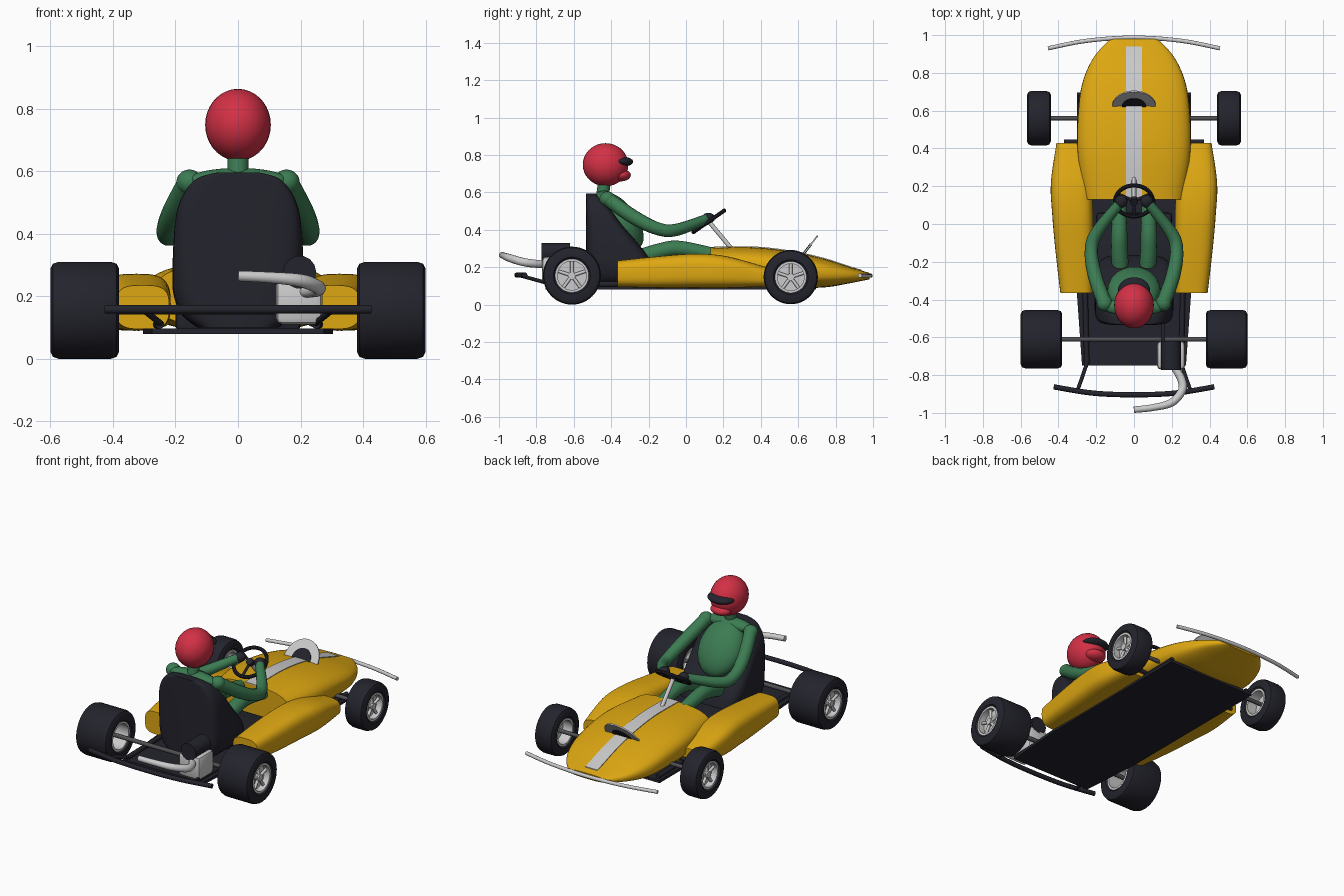
import bpy, bmesh, math
from mathutils import Vector, Matrix

if "Cube" in bpy.data.objects:
    bpy.data.objects.remove(bpy.data.objects["Cube"])

def mat(name, c):
    m = bpy.data.materials.new(name)
    m.diffuse_color = (*c, 1)
    m.use_nodes = True
    m.node_tree.nodes["Principled BSDF"].inputs["Base Color"].default_value = m.diffuse_color
    return m

YELLOW = mat("yellow", (0.73, 0.39, 0.006))
BLACK = mat("black", (0.017, 0.017, 0.026))
RED = mat("red", (0.65, 0.03, 0.06))
GREEN = mat("green", (0.045, 0.2, 0.085))
SILVER = mat("silver", (0.6, 0.6, 0.61))
STEEL = mat("dark_steel", (0.08, 0.08, 0.085))

def finish(name, bm, m):
    bmesh.ops.recalc_face_normals(bm, faces=bm.faces)
    me = bpy.data.meshes.new(name)
    bm.to_mesh(me)
    bm.free()
    me.materials.append(m)
    ob = bpy.data.objects.new(name, me)
    bpy.context.collection.objects.link(ob)
    return ob

def smooth_rows(rows, n):
    """Catmull-Rom resampling of rows of numbers."""
    out = []
    for i in range(len(rows) - 1):
        p = [rows[max(0, min(len(rows) - 1, i + k))] for k in (-1, 0, 1, 2)]
        for j in range(n):
            t = j / n
            out.append([0.5 * (2*b + (c-a)*t + (2*a-5*b+4*c-d)*t*t + (3*b-a-3*c+d)*t**3)
                        for a, b, c, d in zip(*p)])
    return out + [list(rows[-1])]

def skin(name, rings, m, cap=True, closed=False):
    bm = bmesh.new()
    vs = [[bm.verts.new(p) for p in r] for r in rings]
    n = len(rings[0])
    for k in range(len(vs) if closed else len(vs) - 1):
        a, b = vs[k], vs[(k + 1) % len(vs)]
        for i in range(n):
            bm.faces.new((a[i], a[(i+1) % n], b[(i+1) % n], b[i]))
    if cap and not closed:
        bm.faces.new(vs[0])
        bm.faces.new(vs[-1])
    return finish(name, bm, m)

def superellipse(a, b, e, n=40):
    pw = lambda v: math.copysign(abs(v) ** (2 / e), v)
    return [(a * pw(math.cos(2*math.pi*i/n)), b * pw(math.sin(2*math.pi*i/n))) for i in range(n)]

def shell_y(name, rows, e, m, cx_sign=1):
    """Body shell along y; rows are y, centre x, half width, bottom z, top z."""
    rings = [[(cx_sign * (cx + u), y, (zb + zt) / 2 + v)
              for u, v in superellipse(hw, (zt - zb) / 2, e)] for y, cx, hw, zb, zt in rows]
    return skin(name, rings, m)

def tube(name, pts, m, n=6, seg=14):
    """Round tube; points are x, y, z, radius."""
    path = smooth_rows(pts, n)
    rings = []
    for i, p in enumerate(path):
        a, b = path[max(0, i-1)], path[min(len(path)-1, i+1)]
        d = (Vector(b[:3]) - Vector(a[:3])).normalized()
        up = Vector((0, 0, 1)) if abs(d.z) < 0.9 else Vector((1, 0, 0))
        u = d.cross(up).normalized()
        v = d.cross(u)
        rings.append([Vector(p[:3]) + p[3] * (u*math.cos(t) + v*math.sin(t))
                      for t in [2*math.pi*k/seg for k in range(seg)]])
    return skin(name, rings, m)

def rod(name, a, b, r, m):
    return tube(name, [(*a, r), (*b, r)], m, 1)

def ball(name, c, r, m, tilt=0):
    bm = bmesh.new()
    bmesh.ops.create_uvsphere(bm, u_segments=32, v_segments=18, radius=1)
    bm.transform(Matrix.Translation(c) @ Matrix.Rotation(tilt, 4, 'X') @ Matrix.Diagonal((*r, 1)))
    return finish(name, bm, m)

def box(name, lo, hi, m, bevel=0.0):
    bm = bmesh.new()
    bmesh.ops.create_cube(bm, size=1)
    for v in bm.verts:
        v.co = [lo[i] + (v.co[i] + 0.5) * (hi[i] - lo[i]) for i in range(3)]
    if bevel:
        bmesh.ops.bevel(bm, geom=bm.edges[:], offset=bevel, segments=2, affect='EDGES', profile=0.5)
    return finish(name, bm, m)

def lathe_x(name, prof, c, m, seg=48):
    """Closed ring about the x axis; profile is radius, x offset."""
    rings = [[(c[0] + x, c[1] + r*math.cos(t), c[2] + r*math.sin(t)) for r, x in prof]
             for t in [2*math.pi*k/seg for k in range(seg)]]
    return skin(name, rings, m, closed=True)

def prism(name, outline, place, depth, m):
    """Flat outline in local x/z, extruded along local y."""
    return skin(name, [[place @ Vector((x, d, z)) for x, z in outline] for d in (0, depth)], m)

# nose body and its stripe
nose = smooth_rows([(0.13, 0, 0.265, 0.10, 0.305), (0.36, 0, 0.298, 0.095, 0.307),
                    (0.56, 0, 0.298, 0.09, 0.285), (0.74, 0, 0.275, 0.092, 0.245),
                    (0.88, 0, 0.215, 0.115, 0.20), (0.98, 0, 0.125, 0.135, 0.17)], 6)
shell_y("nose_body", nose, 2.8, YELLOW)
stripe = []
for y, cx, hw, zb, zt in [r for r in nose if r[0] < 0.955]:
    h = (zt - zb) / 2
    top = [(x, zb + h + h * (1 - (abs(x) / hw) ** 2.8) ** (1/2.8)) for x in (-0.042, -0.02, 0, 0.02, 0.042)]
    stripe.append([(x, y, z + 0.004) for x, z in top] + [(x, y, z - 0.004) for x, z in top[::-1]])
skin("nose_stripe", stripe, SILVER)

# side pods
pod = smooth_rows([(-0.365, 0.305, 0.085, 0.095, 0.235), (-0.15, 0.315, 0.10, 0.09, 0.258),
                   (0.05, 0.325, 0.108, 0.09, 0.272), (0.22, 0.33, 0.11, 0.09, 0.258),
                   (0.43, 0.31, 0.10, 0.095, 0.20)], 6)
for s in (1, -1):
    shell_y("side_pod", pod, 3.2, YELLOW, s)

# floor pan, frame rails and cross bar
floor = [(-0.275, -0.75), (0.275, -0.75), (0.303, -0.36), (0.303, 0.695), (-0.303, 0.695), (-0.303, -0.36)]
skin("floor_pan", [[(x, y, z) for x, y in floor] for z in (0.08, 0.097)], BLACK)
for s in (1, -1):
    rod("frame_rail", (s*0.25, -0.74, 0.11), (s*0.28, 0.68, 0.11), 0.014, BLACK)
    rod("bumper_bracket", (s*0.25, -0.74, 0.115), (s*0.30, -0.885, 0.155), 0.01, BLACK)
rod("pod_cross_bar", (-0.37, 0.435, 0.13), (0.37, 0.435, 0.13), 0.012, BLACK)
rod("rear_axle", (-0.50, -0.61, 0.155), (0.50, -0.61, 0.155), 0.013, STEEL)
rod("front_axle", (-0.50, 0.56, 0.148), (0.50, 0.56, 0.148), 0.012, STEEL)

# wheels: tyre, rim, dish, spokes, hub
for nm, x, y, R, w in (("rear", 0.49, -0.61, 0.155, 0.11), ("front", 0.503, 0.56, 0.145, 0.063)):
    ri = 0.56 * R
    for s in (1, -1):
        c = (s*x, y, R + (0.002 if nm == "front" else 0))
        k = 0.022
        lathe_x(nm + "_tyre", [(ri, -w+0.012), (ri+0.012, -w), (R-k, -w), (R-0.006, -w+0.008), (R, -w+k+0.004),
                               (R, w-k-0.004), (R-0.006, w-0.008), (R-k, w), (ri+0.012, w), (ri, w-0.012)], c, BLACK)
        lathe_x(nm + "_rim", [(ri-0.01, -w+0.006), (ri+0.003, -w+0.006),
                              (ri+0.003, w-0.006), (ri-0.01, w-0.006)], c, SILVER)
        xo = c[0] + s * (w - 0.03)
        rod(nm + "_rim_dish", (xo - s*0.025, *c[1:]), (xo - s*0.015, *c[1:]), ri - 0.005, SILVER)
        rod(nm + "_hub", (xo - s*0.03, *c[1:]), (xo + s*0.015, *c[1:]), 0.02, SILVER)
        for i in range(5):
            t = math.pi/2 + i*2*math.pi/5
            rod(nm + "_spoke", (xo, *c[1:]),
                (xo, c[1] + (ri-0.005)*math.cos(t), c[2] + (ri-0.005)*math.sin(t)), 0.009, SILVER)

# seat: wedge with rounded back outline; rows are z, half width, front y
seat = [(0.10, 0.13, -0.16), (0.14, 0.18, -0.16), (0.20, 0.205, -0.175), (0.27, 0.21, -0.21), (0.42, 0.203, -0.335),
        (0.50, 0.187, -0.395), (0.555, 0.155, -0.44), (0.582, 0.12, -0.47), (0.595, 0.07, -0.485)]
skin("seat", [[(u, (f - 0.535) / 2 + v, z) for u, v in superellipse(hw, (f + 0.535) / 2, 5)]
              for z, hw, f in smooth_rows(seat, 3)], BLACK)
box("seat_pan", (-0.20, -0.3, 0.09), (0.20, 0.06, 0.17), BLACK, 0.015)

# driver
ball("helmet", (0, -0.43, 0.748), (0.105, 0.122, 0.115), RED)
ball("visor", (0, -0.35, 0.764), (0.085, 0.068, 0.028), BLACK)
ball("helmet_chin", (0, -0.35, 0.692), (0.065, 0.055, 0.033), RED)
rod("neck", (0, -0.45, 0.56), (0, -0.435, 0.66), 0.034, GREEN)
ball("torso", (0, -0.35, 0.45), (0.14, 0.085, 0.175), GREEN, math.radians(36))
ball("upper_back", (0, -0.44, 0.572), (0.16, 0.05, 0.038), GREEN)
for s in (1, -1):
    ball("shoulder", (s*0.155, -0.42, 0.565), (0.042, 0.042, 0.04), GREEN)
    tube("arm", [(s*0.155, -0.42, 0.565, 0.038), (s*0.205, -0.28, 0.468, 0.038), (s*0.226, -0.15, 0.405, 0.035),
                 (s*0.20, -0.05, 0.40, 0.033), (s*0.075, 0.11, 0.458, 0.026)], GREEN)
    ball("glove", (s*0.068, 0.12, 0.463), (0.033, 0.035, 0.028), BLACK)
    tube("leg", [(s*0.07, -0.25, 0.25, 0.045), (s*0.078, -0.14, 0.285, 0.044),
                 (s*0.078, -0.03, 0.30, 0.042), (s*0.078, 0.18, 0.26, 0.036)], GREEN)

# steering wheel and column
hub = Vector((0, 0.122, 0.445))
slope = Vector((0, 0.82, 0.575))
loop = lambda t, r: hub + r * (Vector((1, 0, 0)) * math.cos(t) + slope * math.sin(t))
ax = Vector((0, -0.575, 0.82))
rings = []
for k in range(40):
    t = 2*math.pi*k/40
    rad = (loop(t, 1) - hub)
    rings.append([loop(t, 0.1) + 0.011*(rad*math.cos(a) + ax*math.sin(a)) for a in [2*math.pi*j/10 for j in range(10)]])
skin("steering_wheel", rings, BLACK, closed=True)
for t in (0.5, math.pi - 0.5, 1.5*math.pi):
    rod("steering_spoke", hub, loop(t, 0.1), 0.008, BLACK)
rod("steering_hub", hub - ax*0.012, hub + ax*0.012, 0.022, BLACK)
rod("steering_column", hub - ax*0.005, (0, 0.255, 0.285), 0.012, SILVER)

# half-round screen leaning forward on the nose
place = Matrix.Translation((0, 0.622, 0.27)) @ Matrix.Rotation(math.radians(-38), 4, 'X')
arc = lambda r: [(r*math.cos(math.pi*i/24), 1.1*r*math.sin(math.pi*i/24)) for i in range(25)]
prism("screen", arc(0.115), place, 0.008, SILVER)
prism("screen_centre", arc(0.064), place @ Matrix.Translation((0, -0.003, 0)), 0.014, BLACK)

# bumpers
tube("front_bumper", [(-0.455, 0.93, 0.155, 0.011), (-0.25, 0.97, 0.155, 0.011), (0, 0.987, 0.155, 0.011),
                      (0.25, 0.97, 0.155, 0.011), (0.455, 0.93, 0.155, 0.011)], SILVER)
tube("rear_bumper", [(-0.425, -0.862, 0.158, 0.014), (-0.22, -0.895, 0.158, 0.014), (0, -0.904, 0.158, 0.014),
                     (0.22, -0.895, 0.158, 0.014), (0.425, -0.862, 0.158, 0.014)], BLACK)

# engine, air box, chain guard and exhaust
box("engine_block", (0.122, -0.77, 0.11), (0.27, -0.62, 0.255), SILVER, 0.02)
rod("engine_head", (0.197, -0.773, 0.277), (0.197, -0.62, 0.277), 0.053, BLACK)
box("chain_guard", (0.142, -0.64, 0.11), (0.165, -0.53, 0.21), BLACK)
tube("exhaust", [(0.215, -0.76, 0.215, 0.02), (0.25, -0.82, 0.22, 0.022), (0.255, -0.88, 0.23, 0.022),
                 (0.20, -0.945, 0.25, 0.021), (0.10, -0.972, 0.26, 0.018), (0, -0.983, 0.265, 0.017)], SILVER)

# smooth shading with sharp edges kept
for ob in bpy.context.collection.objects:
    ob.select_set(True)
    bpy.context.view_layer.objects.active = ob
bpy.ops.object.shade_smooth_by_angle(angle=math.radians(35))
